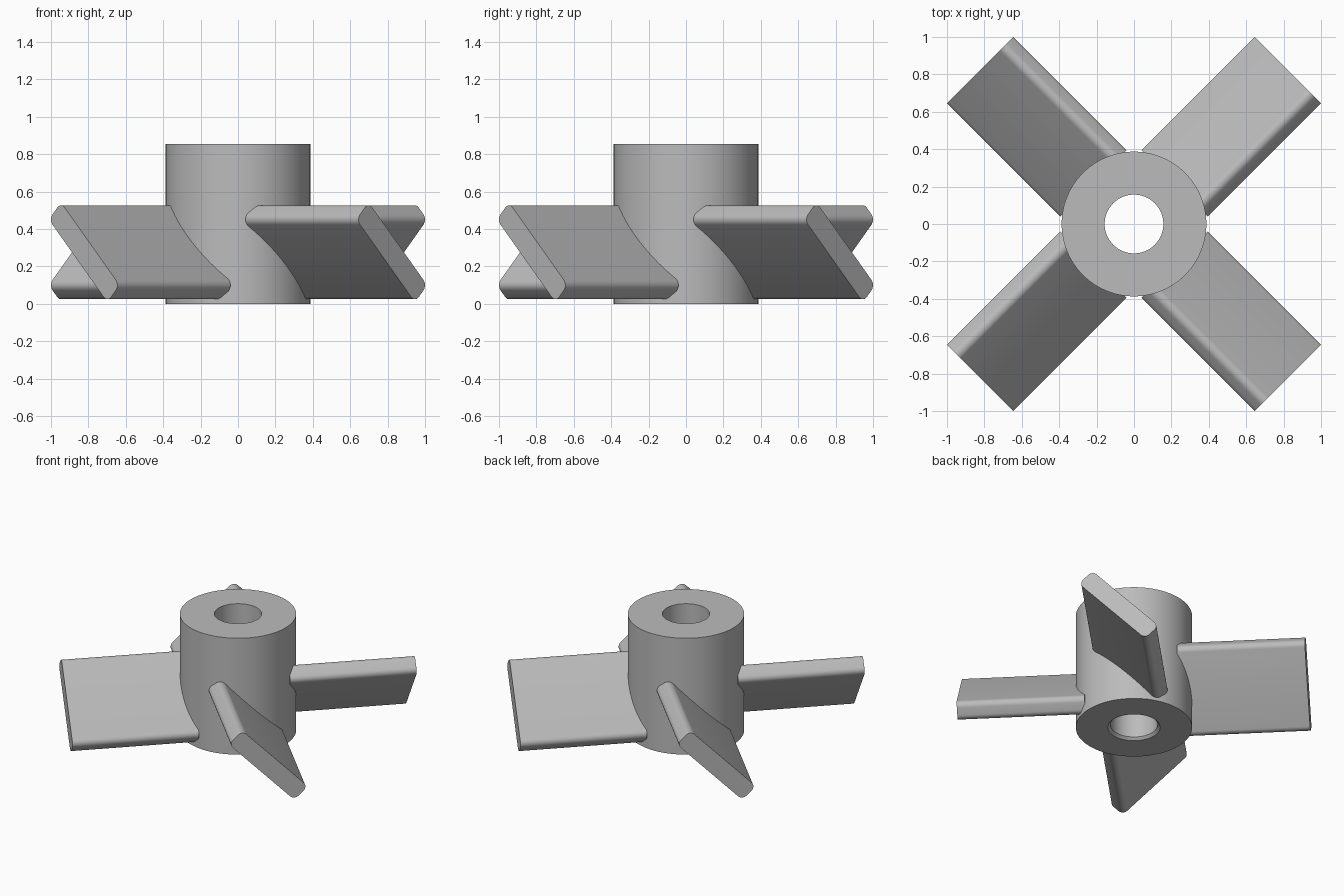
import bpy, bmesh
from math import radians
from mathutils import Matrix, Vector

old = bpy.data.objects.get("Cube")
if old:
    bpy.data.objects.remove(old, do_unlink=True)

GREY = (0.5, 0.5, 0.5, 1)
grey = bpy.data.materials.new("plain grey")
grey.use_nodes = True
grey.diffuse_color = GREY
grey.node_tree.nodes["Principled BSDF"].inputs["Base Color"].default_value = GREY


def finish(name, bm):
    """Turn a bmesh into a smooth-shaded object with sharp edges kept."""
    bmesh.ops.recalc_face_normals(bm, faces=bm.faces)
    mesh = bpy.data.meshes.new(name)
    bm.to_mesh(mesh)
    bm.free()
    mesh.materials.append(grey)
    obj = bpy.data.objects.new(name, mesh)
    bpy.context.collection.objects.link(obj)
    bpy.ops.object.select_all(action="DESELECT")
    obj.select_set(True)
    bpy.context.view_layer.objects.active = obj
    bpy.ops.object.shade_smooth_by_angle(angle=radians(30))
    return obj


# Hub: ring profile turned about z, with a small chamfer under the bore
HUB_R, HUB_H, BORE_R, CHAMFER = 0.387, 0.855, 0.157, 0.018
profile = [(BORE_R + CHAMFER, 0), (HUB_R, 0), (HUB_R, HUB_H),
           (BORE_R, HUB_H), (BORE_R, CHAMFER)]
bm = bmesh.new()
verts = [bm.verts.new((r, 0, z)) for r, z in profile]
edges = [bm.edges.new((a, b)) for a, b in zip(verts, verts[1:] + verts[:1])]
bmesh.ops.spin(bm, geom=verts + edges, cent=(0, 0, 0), axis=(0, 0, 1),
               angle=radians(360), steps=96)
bmesh.ops.remove_doubles(bm, verts=bm.verts, dist=1e-4)
finish("hub", bm)

# Blades: flat plates with rounded long edges, pitched 45 degrees
INNER, OUTER = 0.308, 1.163
CHORD, THICKNESS, ROUND, MID_Z = 0.626, 0.13, 0.04, 0.275


def blade(name, heading):
    bm = bmesh.new()
    bmesh.ops.create_cube(bm, size=1)
    bmesh.ops.scale(bm, vec=(OUTER - INNER, CHORD, THICKNESS), verts=bm.verts)
    long_edges = [e for e in bm.edges
                  if abs(e.verts[0].co.x - e.verts[1].co.x) > 0.5]
    bmesh.ops.bevel(bm, geom=long_edges, offset=ROUND, segments=8,
                    profile=0.5, affect="EDGES")
    place = (Matrix.Rotation(radians(heading), 4, "Z")
             @ Matrix.Translation(Vector(((INNER + OUTER) / 2, 0, MID_Z)))
             @ Matrix.Rotation(radians(-45), 4, "X"))
    bm.transform(place)
    finish(name, bm)


for name, heading in (("back_left_blade", 45), ("back_right_blade", 135),
                      ("front_right_blade", 225), ("front_left_blade", 315)):
    blade(name, heading)
